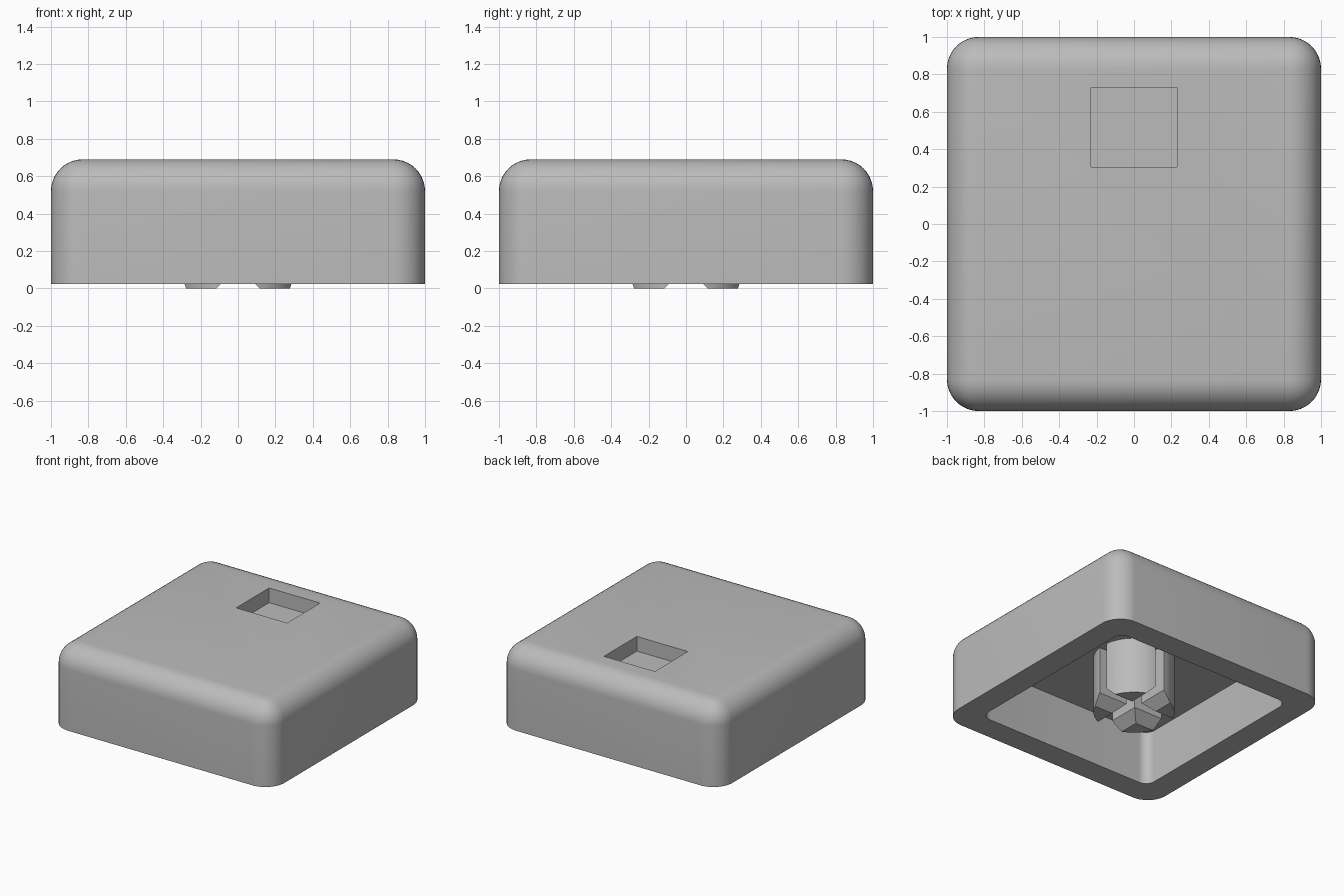
import bpy, bmesh
from mathutils import Matrix

default = bpy.data.objects.get("Cube")
if default:
    bpy.data.objects.remove(default)

# Single grey plastic
grey = bpy.data.materials.new("grey plastic")
grey.use_nodes = True
colour = (0.5, 0.5, 0.5, 1)
grey.diffuse_color = colour
grey.node_tree.nodes["Principled BSDF"].inputs["Base Color"].default_value = colour

BASE, TOP, CEILING = 0.024, 0.69, 0.46


def finish(bm, name):
    bmesh.ops.recalc_face_normals(bm, faces=bm.faces)
    mesh = bpy.data.meshes.new(name)
    bm.to_mesh(mesh)
    bm.free()
    mesh.materials.append(grey)
    obj = bpy.data.objects.new(name, mesh)
    bpy.context.collection.objects.link(obj)
    return obj


def box(name, low, high, radius=0, round_top=False):
    """Box with rounded upright edges and, if asked, a rounded top."""
    bm = bmesh.new()
    size = [b - a for a, b in zip(low, high)]
    centre = [(a + b) / 2 for a, b in zip(low, high)]
    bmesh.ops.create_cube(bm, size=1, matrix=Matrix.Translation(centre) @ Matrix.Diagonal((*size, 1)))
    if radius:
        def chosen(e):
            a, b = (v.co.z for v in e.verts)
            return abs(a - b) > 0.01 or (round_top and min(a, b) > centre[2])
        bmesh.ops.bevel(bm, geom=[e for e in bm.edges if chosen(e)], offset=radius,
                        segments=10, profile=0.5, affect='EDGES')
    return finish(bm, name)


def slot_prism(name, turn):
    """Slot cutter that flares out at its mouth."""
    profile = [(-0.135, -0.02), (0.135, -0.02), (0.04, 0.075),
               (0.04, CEILING), (-0.04, CEILING), (-0.04, 0.075)]
    bm = bmesh.new()
    face = bm.faces.new([bm.verts.new((x, -0.5, z)) for x, z in profile])
    out = bmesh.ops.extrude_face_region(bm, geom=[face])
    moved = [v for v in out["geom"] if isinstance(v, bmesh.types.BMVert)]
    bmesh.ops.translate(bm, verts=moved, vec=(0, 1, 0))
    if turn:
        bmesh.ops.rotate(bm, verts=bm.verts, matrix=Matrix.Rotation(1.5707963, 3, 'Z'))
    return finish(bm, name)


def combine(target, tool, operation):
    mod = target.modifiers.new(operation.title(), 'BOOLEAN')
    mod.operation, mod.object, mod.solver = operation, tool, 'EXACT'
    bpy.context.view_layer.objects.active = target
    bpy.ops.object.modifier_apply(modifier=mod.name)
    bpy.data.objects.remove(tool)


def smooth(obj):
    bpy.ops.object.select_all(action='DESELECT')
    obj.select_set(True)
    bpy.context.view_layer.objects.active = obj
    bpy.ops.object.shade_smooth_by_angle(angle=0.5)


# Rounded shell, hollow below, with a plain recess in its top
shell = box("shell", (-1, -1, BASE), (1, 1, TOP), 0.17, True)
combine(shell, box("cavity_cutter", (-0.8, -0.8, -0.2), (0.8, 0.8, CEILING), 0.08), 'DIFFERENCE')
combine(shell, box("recess_cutter", (-0.23, 0.305, TOP - 0.12), (0.23, 0.73, 1)), 'DIFFERENCE')

# Round mounting stem split by a cross-shaped slot
bm = bmesh.new()
height = CEILING + 0.02
bmesh.ops.create_cone(bm, cap_ends=True, segments=64, radius1=0.3, radius2=0.3,
                      depth=height, matrix=Matrix.Translation((0, 0, height / 2)))
stem = finish(bm, "stem")
for turn in (False, True):
    combine(stem, slot_prism("slot_cutter", turn), 'DIFFERENCE')

# Join the stem to the shell
combine(shell, stem, 'UNION')
smooth(shell)
